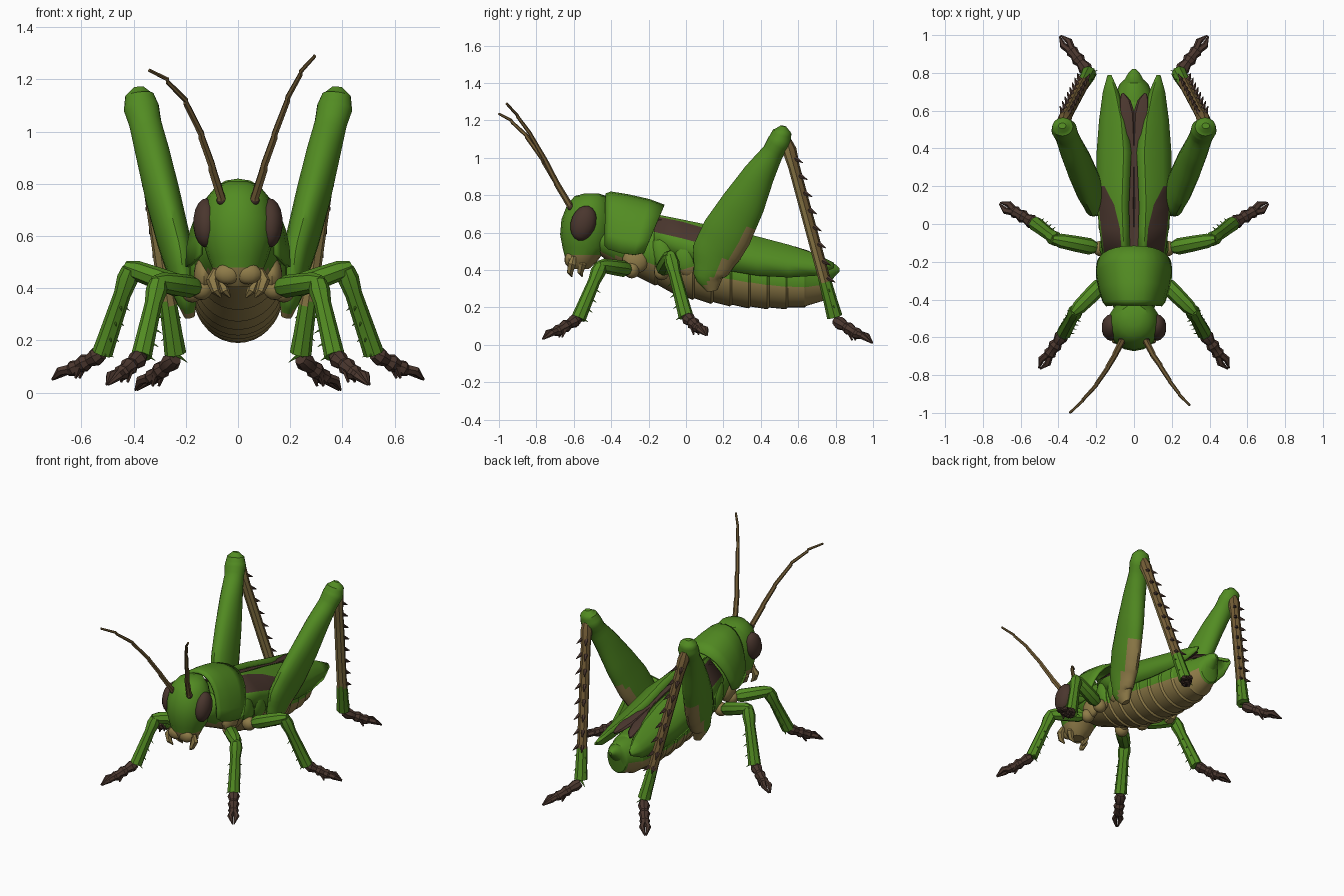
import bpy, bmesh, math
from mathutils import Vector, Matrix

if "Cube" in bpy.data.objects:
    bpy.data.objects.remove(bpy.data.objects["Cube"])


def material(name, rgb):
    m = bpy.data.materials.new(name)
    m.use_nodes = True
    m.diffuse_color = (*rgb, 1)
    m.node_tree.nodes["Principled BSDF"].inputs["Base Color"].default_value = (*rgb, 1)
    return m


GREEN = material("leaf green", (0.085, 0.262, 0.016))
BROWN = material("dark brown", (0.068, 0.037, 0.027))
TAN = material("tan", (0.275, 0.2, 0.066))
AMBER = material("amber brown", (0.17, 0.107, 0.036))


def finish(name, bm, mats, rule=None, mirror=True, thick=0, angle=35):
    """Turn a bmesh into a shaded object, coloured by rule(centre, normal)."""
    if not thick:
        bmesh.ops.recalc_face_normals(bm, faces=bm.faces)
    if rule:
        for f in bm.faces:
            f.material_index = int(rule(f.calc_center_median(), f.normal))
    me = bpy.data.meshes.new(name)
    bm.to_mesh(me)
    bm.free()
    for m in mats:
        me.materials.append(m)
    ob = bpy.data.objects.new(name, me)
    bpy.context.collection.objects.link(ob)
    bpy.ops.object.select_all(action="DESELECT")
    ob.select_set(True)
    bpy.context.view_layer.objects.active = ob
    bpy.ops.object.shade_smooth_by_angle(angle=math.radians(angle))
    if thick:
        ob.modifiers.new("thickness", "SOLIDIFY").thickness = thick
    if mirror:
        ob.modifiers.new("mirror", "MIRROR")


def loft(bm, rings, closed=True):
    """Skin a series of equal rings; closed rings get end caps."""
    vs = [[bm.verts.new(p) for p in r] for r in rings]
    n = len(vs[0])
    for a, b in zip(vs, vs[1:]):
        for i in range(n if closed else n - 1):
            j = (i + 1) % n
            bm.faces.new((a[i], a[j], b[j], b[i]))
    if closed:
        bm.faces.new(vs[0])
        bm.faces.new(vs[-1])


def tube(bm, stations, ref=(0, 0, 1), n=8):
    """Skin a path of (x, y, z, side radius, up radius)."""
    pts = [Vector(s[:3]) for s in stations]
    rings = []
    for i, s in enumerate(stations):
        t = (pts[min(i + 1, len(pts) - 1)] - pts[max(i - 1, 0)]).normalized()
        side = t.cross(Vector(ref)).normalized()
        up = side.cross(t)
        rings.append([pts[i] + side * s[3] * math.cos(a) + up * s[-1] * math.sin(a)
                      for a in (math.tau * k / n for k in range(n))])
    loft(bm, rings)


def ball(bm, centre, radii, tilt=0):
    m = (Matrix.Translation(centre) @ Matrix.Rotation(tilt, 4, "X")
         @ Matrix.Diagonal((*radii, 1)))
    bmesh.ops.create_uvsphere(bm, u_segments=14, v_segments=9, radius=1, matrix=m)


def spines(bm, p, q, direction, count, length, r=0.01):
    p, q, d = Vector(p), Vector(q), Vector(direction).normalized()
    lean = (q - p).normalized() * 0.6
    for i in range(count):
        c = p.lerp(q, i / (count - 1))
        tip = c + (d + lean).normalized() * length
        tube(bm, [(*c, r), (*tip, r * 0.1)], ref=(0.9, 0.3, 0.2), n=5)


def sample(table, y):
    """Linear interpolation in a table keyed by its first column."""
    for a, b in zip(table, table[1:]):
        if y <= b[0]:
            k = (y - a[0]) / (b[0] - a[0])
            return [u + (v - u) * k for u, v in zip(a[1:], b[1:])]
    return list(table[-1][1:])


# Body: thorax and banded abdomen, rows are y, top, bottom, half width
BODY = [(-0.46, .62, .48, .1), (-0.38, .68, .42, .14), (-0.25, .67, .36, .155),
        (-0.08, .63, .28, .17), (0.08, .59, .23, .175), (0.3, .53, .2, .17),
        (0.5, .48, .19, .15), (0.66, .45, .205, .11), (0.74, .44, .24, .075)]


def body_ring(y, scale=1, n=32):
    top, low, w = sample(BODY, y)
    mid = low + (top - low) * 0.52
    ring = []
    for k in range(n):
        a = math.tau * k / n
        h = (top - mid if math.sin(a) > 0 else mid - low) * scale
        ring.append((w * scale * math.cos(a), y, mid + h * math.sin(a)))
    return ring


bm = bmesh.new()
rings = [body_ring(y) for y in (-0.46, -0.38, -0.27)]
for y in [-0.16 + 0.1 * i for i in range(10)]:
    rings += [body_ring(y - 0.006, 1.02), body_ring(y + 0.006, 0.96)]
for y, z, w, h in ((0.765, .385, .05, .055), (0.8, .4, .03, .03), (0.82, .4, .01, .01)):
    rings.append([(w * math.cos(a), y, z + h * math.sin(a))
                  for a in (math.tau * k / 32 for k in range(32))])
loft(bm, rings)
finish("body", bm, [GREEN, TAN],
       lambda c, n: c.y < 0.735 and c.z < max(0.32, 0.39 - 0.22 * c.y),
       mirror=False, angle=28)

# Plates on the side of the thorax, tan in front and below
bm = bmesh.new()
ball(bm, (.14, -.12, .48), (.045, .06, .11), 0.3)
ball(bm, (.145, .0, .46), (.045, .07, .1), 0.3)
ball(bm, (.13, -.27, .45), (.04, .07, .07), 0.3)
finish("thorax_side_plates", bm, [GREEN, TAN], lambda c, n: c.y < -.19 or c.z < .41)

# Saddle shell behind the head, rows are y, half width, top, bottom
bm = bmesh.new()
rings = []
for y, w, top, low in ((-0.425, .135, .795, .53), (-0.4, .152, .805, .51),
                       (-0.31, .172, .79, .49), (-0.2, .187, .765, .48),
                       (-0.12, .185, .735, .49)):
    ring = []
    for k in range(15):
        a = math.pi * k / 14
        s = math.sin(a) ** 0.9
        slant = (1 - s) * 0.1 * (y + 0.43) / 0.3
        ring.append((w * math.copysign(abs(math.cos(a)) ** 0.85, math.cos(a)),
                     y - slant, low + (top - low) * s))
    rings.append(ring)
loft(bm, rings, closed=False)
finish("thorax_shield", bm, [GREEN], mirror=False, thick=0.015)

# Wing covers, rows are y, inner x, outer x, top, bottom, inner edge of brown patch
bm = bmesh.new()
rings = []
for y, xi, xo, top, low, p in ((-0.17, .02, .165, .7, .5, .3),
                               (-0.02, .024, .185, .67, .46, .32),
                               (0.1, .026, .197, .645, .42, .46),
                               (0.2, .022, .2, .625, .4, .75),
                               (0.38, .014, .198, .58, .37, .75),
                               (0.55, .035, .185, .535, .36, .75),
                               (0.7, .08, .165, .485, .37, .7), (0.79, .12, .14, .44, .41, .6)):
    w, h = xo - xi, top - low
    rings.append([(xi, y, top - 0.015), (xi + w * 0.22, y, top),
                  (xi + w * p, y, top - h * (.02 + .35 * p * p)),
                  (xo - w * 0.06, y, top - h * 0.48),
                  (xo, y, top - h * 0.62), (xo - w * 0.06, y, low)])
loft(bm, rings, closed=False)
for i, f in enumerate(bm.faces):
    f.material_index = int(i % 5 == 2 and i < 15)
finish("wing_covers", bm, [GREEN, BROWN], thick=0.012)

# Folded hind wings showing along the middle, parted at the rear
bm = bmesh.new()
tube(bm, [(.04, -.16, .65, .06, .035), (.04, .1, .59, .05, .03), (.035, .38, .54, .05, .022),
          (.04, .58, .508, .045, .018), (.05, .65, .49, .032, .014), (.06, .69, .475, .008, .008)])
finish("folded_hind_wings", bm, [BROWN])

# Head, rows are z, centre y, half width, half depth
bm = bmesh.new()
HEAD = ((.81, -.505, .035, .035), (.795, -.51, .08, .085), (.75, -.52, .117, .115),
        (.67, -.528, .138, .138), (.59, -.535, .138, .138), (.52, -.535, .117, .125),
        (.48, -.55, .1, .1), (.44, -.56, .085, .08), (.405, -.565, .045, .045))
loft(bm, [[(w * math.cos(a), y + d * math.sin(a), z)
           for a in (math.tau * k / 16 for k in range(16))] for z, y, w, d in HEAD])
finish("head", bm, [GREEN, TAN], lambda c, n: c.z < 0.48, mirror=False)

bm = bmesh.new()
ball(bm, (.122, -.548, .65), (.05, .068, .096), -0.3)
finish("eyes", bm, [BROWN])

# Mouth parts
bm = bmesh.new()
ball(bm, (.04, -.62, .455), (.05, .03, .04))
for x, y in ((.085, -.6), (.05, -.545)):
    tube(bm, [(x, y, .47, .014), (x + .015, y - .01, .43, .024),
              (x, y - .02, .39, .018), (x - .02, y - .01, .365, .004)], ref=(0, 1, 0), n=6)
finish("mouth_parts", bm, [TAN])

# Antennae, each with its own bend and a dark socket
bm = bmesh.new()
ball(bm, (.063, -.615, .738), (.02, .02, .02))
finish("antenna_sockets", bm, [BROWN])
PATHS = {"left_antenna": ((.065, -.62, .74), (.1, -.69, .86), (.14, -.75, .98),
                          (.19, -.83, 1.12), (.24, -.9, 1.22), (.295, -.96, 1.29)),
         "right_antenna": ((-.065, -.62, .74), (-.1, -.69, .86), (-.14, -.76, .98),
                           (-.2, -.85, 1.11), (-.27, -.93, 1.19), (-.34, -1, 1.235))}
for name, path in PATHS.items():
    bm = bmesh.new()
    stations = []
    for i, p in enumerate(path):
        r = 0.017 - 0.0022 * i
        stations += [(*p, r * 1.1), (*(Vector(p) + Vector((0, -.004, .01))), r)]
    tube(bm, stations[:-1], ref=(1, 0, 0), n=6)
    finish(name, bm, [AMBER], mirror=False)


def foot(name, start, end):
    """Knobbly foot ending in two claws that meet at the tip."""
    bm = bmesh.new()
    a, b = Vector(start), Vector(end)
    bumps = ((0, .026), (.12, .038), (.27, .026), (.36, .037), (.48, .026),
             (.58, .034), (.7, .018))
    tube(bm, [(*a.lerp(b, t), r, r * 0.95) for t, r in bumps])
    side = (b - a).cross(Vector((0, 0, 1))).normalized()
    for s in (-1, 1):
        mid = a.lerp(b, 0.8) + side * s * 0.02 + Vector((0, 0, .012))
        tube(bm, [(*a.lerp(b, .55), .02), (*mid, .018),
                  (*(b + side * s * 0.004), .004)], n=6)
        pad = a.lerp(b, 0.4) + side * s * 0.015
        tube(bm, [(*pad, .016), (*(pad + (b - a) * 0.1 - Vector((0, 0, .045))), .005)],
             ref=(1, 0, 0), n=5)
    finish(name, bm, [BROWN])


def walking_leg(name, hip, knee, ankle, toe, ref):
    h, k, a = Vector(hip), Vector(knee), Vector(ankle)
    bm = bmesh.new()
    ball(bm, h, (.045, .042, .045))
    finish(name + "_hips", bm, [TAN])
    bm = bmesh.new()
    tube(bm, [(*h.lerp(k, .12), .03), (*h.lerp(k, .25), .044), (*h.lerp(k, .6), .042),
              (*h.lerp(k, .92), .038), (*h.lerp(k, 1.1), .022)], ref)
    finish(name + "_thighs", bm, [GREEN])
    bm = bmesh.new()
    tube(bm, [(*k, .034), (*k.lerp(a, .12), .041), (*k.lerp(a, .3), .033),
              (*k.lerp(a, .85), .038), (*a, .04)], ref)
    out = (a - h) * Vector((1, 1, 0))
    cross = out.cross(Vector((0, 0, 1))).normalized() * 0.6
    for d in (cross, -cross):
        spines(bm, k.lerp(a, .4), k.lerp(a, .95), out.normalized() * -.5 + d, 4, .06)
    finish(name + "_shins", bm, [GREEN])
    foot(name + "_feet", ankle, toe)


walking_leg("front", (.14, -.29, .4), (.305, -.455, .425), (.37, -.575, .14),
            (.5, -.765, .03), (1, 1, 0))
walking_leg("middle", (.175, -.13, .39), (.41, -.085, .475), (.52, 0, .15),
            (.71, .11, .05), (0, 1, 0))

# Jumping legs: broad thighs with a tan lower rear edge, rows are z, x, y, depth, thickness
THIGH = ((.29, .185, .14, .03, .02), (.37, .2, .125, .085, .045), (.49, .22, .16, .128, .058),
         (.6, .25, .22, .135, .064), (.76, .29, .31, .115, .068), (.91, .325, .39, .085, .066),
         (1.03, .355, .465, .058, .062), (1.09, .37, .5, .062, .068),
         (1.14, .378, .515, .05, .055), (1.17, .38, .52, .015, .02))
heights = [a[0] + (b[0] - a[0]) * k / 4 for a, b in zip(THIGH, THIGH[1:]) for k in range(4)]
bm = bmesh.new()
stations = []
for z in heights + [1.17]:
    x, y, depth, thickness = sample(THIGH, z)
    stations.append((x, y, z, depth, thickness))
tube(bm, stations, (1, 0, 0), 20)
finish("hind_thighs", bm, [GREEN, TAN],
       lambda c, n: c.z < 0.62 and c.y > 0.31 + 0.75 * (c.z - 0.59))

knee, ankle = Vector((.375, .54, 1.09)), Vector((.24, .795, .15))
bm = bmesh.new()
tube(bm, [(*knee, .025), (*knee.lerp(ankle, .05), .038), (*knee.lerp(ankle, .15), .031),
          (*knee.lerp(ankle, .78), .032), (*knee.lerp(ankle, .8), .034),
          (*knee.lerp(ankle, .93), .038), (*ankle, .042)], (1, 0, 0))
finish("hind_shins", bm, [AMBER, GREEN, TAN],
       lambda c, n: 1 if c.z < 0.34 else 2 if n.y < -0.3 else 0)

bm = bmesh.new()
for x in (-1, 1):
    offset = Vector((x * .016, .018, 0))
    spines(bm, knee.lerp(ankle, .1) + offset, knee.lerp(ankle, .78) + offset,
           (x * .5, 1, 0), 8, .05, .015)
finish("hind_shin_spines", bm, [BROWN])
bm = bmesh.new()
for x in (-1, 1):
    spines(bm, knee.lerp(ankle, .82), ankle, (x, .3, -.2), 3, .06)
finish("hind_ankle_spurs", bm, [GREEN])
foot("hind_feet", (.24, .8, .13), (.39, .995, .01))
